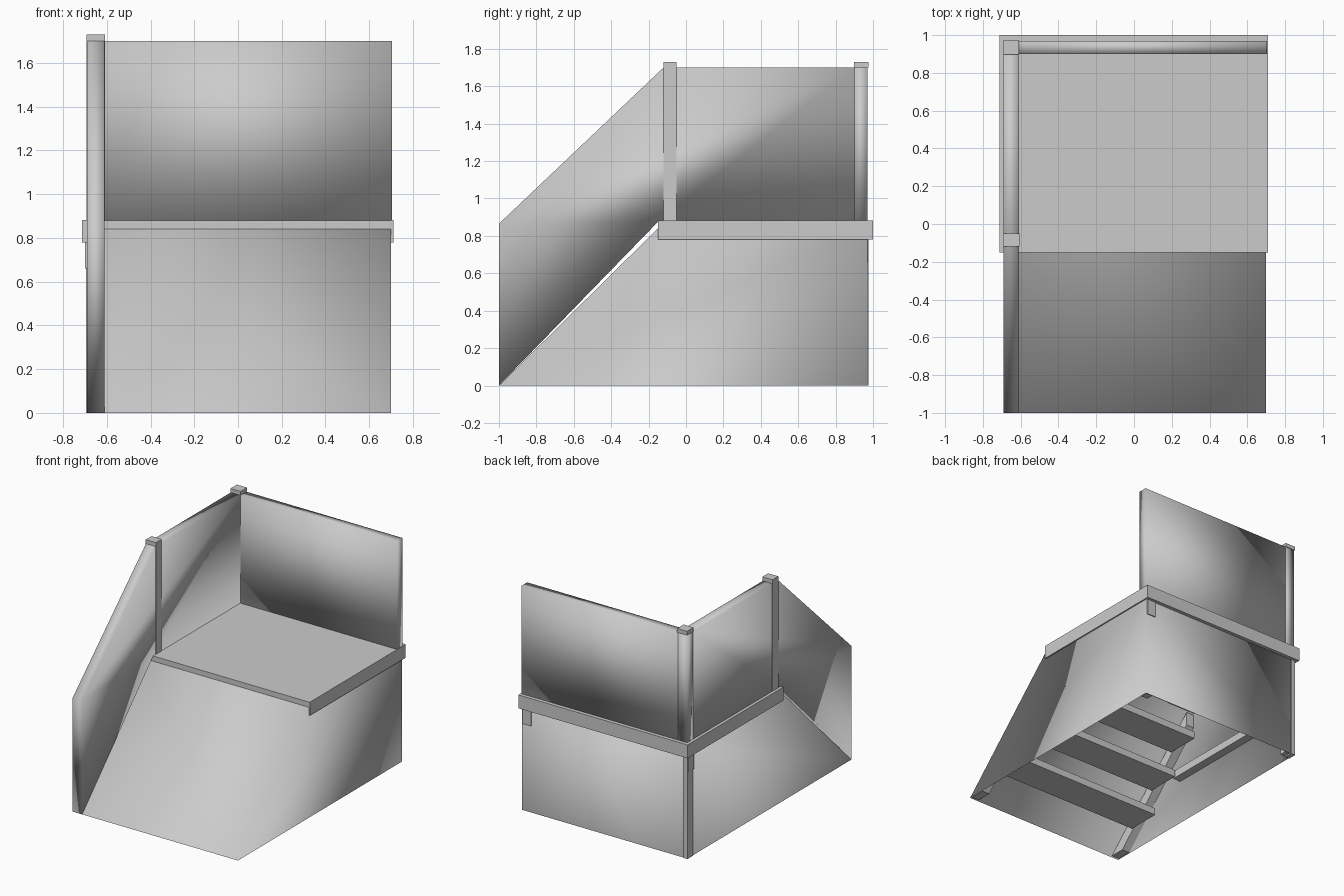
import bpy, bmesh

if "Cube" in bpy.data.objects:
    bpy.data.objects.remove(bpy.data.objects["Cube"], do_unlink=True)

grey = bpy.data.materials.new("plain_grey")
grey.use_nodes = True
TONE = (0.6, 0.6, 0.6, 1)
grey.diffuse_color = TONE
grey.node_tree.nodes["Principled BSDF"].inputs["Base Color"].default_value = TONE


def prism(name, profile, x0, x1, smooth=False, open_bottom=False):
    """Extrude a side profile of (y, z) points from x0 to x1."""
    bm = bmesh.new()
    face = bm.faces.new([bm.verts.new((x0, y, z)) for y, z in profile])
    out = bmesh.ops.extrude_face_region(bm, geom=[face])
    for v in out["geom"]:
        if isinstance(v, bmesh.types.BMVert):
            v.co.x = x1
    bmesh.ops.recalc_face_normals(bm, faces=bm.faces)
    if open_bottom:
        floor = [f for f in bm.faces if all(v.co.z < 0.001 for v in f.verts)]
        bmesh.ops.delete(bm, geom=floor, context="FACES")
    for f in bm.faces:
        f.smooth = smooth
    mesh = bpy.data.meshes.new(name)
    bm.to_mesh(mesh)
    bm.free()
    mesh.materials.append(grey)
    obj = bpy.data.objects.new(name, mesh)
    bpy.context.collection.objects.link(obj)
    return obj


def box(name, x, y, z, smooth=False):
    (y0, y1), (z0, z1) = y, z
    return prism(name, [(y0, z0), (y1, z0), (y1, z1), (y0, z1)], *x, smooth)


WALL = (-0.69, -0.61)      # thickness of the side railing
BACK = (0.90, 0.97)        # thickness of the back railing
FRONT = -0.15              # front edge of the deck

# Hollow lower body with its sloping front
prism("lower_body", [(-1, 0), (0.97, 0), (0.97, 0.84), (FRONT, 0.84)],
      -0.69, 0.70, smooth=True, open_bottom=True)

# Deck and the trim around it
box("deck", (-0.705, 0.705), (FRONT, 0.99), (0.84, 0.88))
for side, xs in (("right", (-0.713, -0.69)), ("left", (0.70, 0.71))):
    box(side + "_trim", xs, (FRONT, 1), (0.78, 0.882))
box("back_trim", (-0.713, 0.71), (0.972, 1), (0.78, 0.882))

# Railing panels
prism("side_railing", [(-1, 0), (FRONT, 0.875), (0.90, 0.875),
                       (0.90, 1.70), (-0.12, 1.70), (-1, 0.865)],
      *WALL, smooth=True)
box("back_railing", (-0.61, 0.705), BACK, (0.88, 1.70), smooth=True)

# Railing posts with square tops
box("corner_post", WALL, BACK, (0.88, 1.70), smooth=True)
box("corner_post_cap", (-0.692, -0.608), (0.898, 0.975), (1.70, 1.73))
box("front_post", (-0.692, -0.607), (-0.12, -0.05), (0.88, 1.73))

# Corner board and post ends below the trim
box("corner_board", (-0.695, -0.66), (0.91, 0.975), (0, 0.78))
box("corner_post_end", (-0.699, -0.66), (0.90, 0.97), (0.66, 0.79))
box("back_post_end", (0.62, 0.69), (0.95, 0.977), (0.66, 0.79))

# Stair frame inside the body
for side, x in (("right", -0.685), ("left", 0.63)):
    span = (x, x + 0.065)
    prism(side + "_stringer", [(-0.985, 0.002), (-0.87, 0.002),
                               (-0.15, 0.72), (-0.15, 0.825)], *span)
    box(side + "_brace", span, (-0.3, 0.965), (0.34, 0.40))
    box(side + "_inner_post", span, (0.90, 0.965), (0.01, 0.83))

# Treads
for i in range(3):
    y, z = -0.75 + 0.22 * i, 0.12 + 0.22 * i
    box(f"tread_{i + 1}", (-0.61, 0.69), (y, y + 0.26), (z, z + 0.055))
